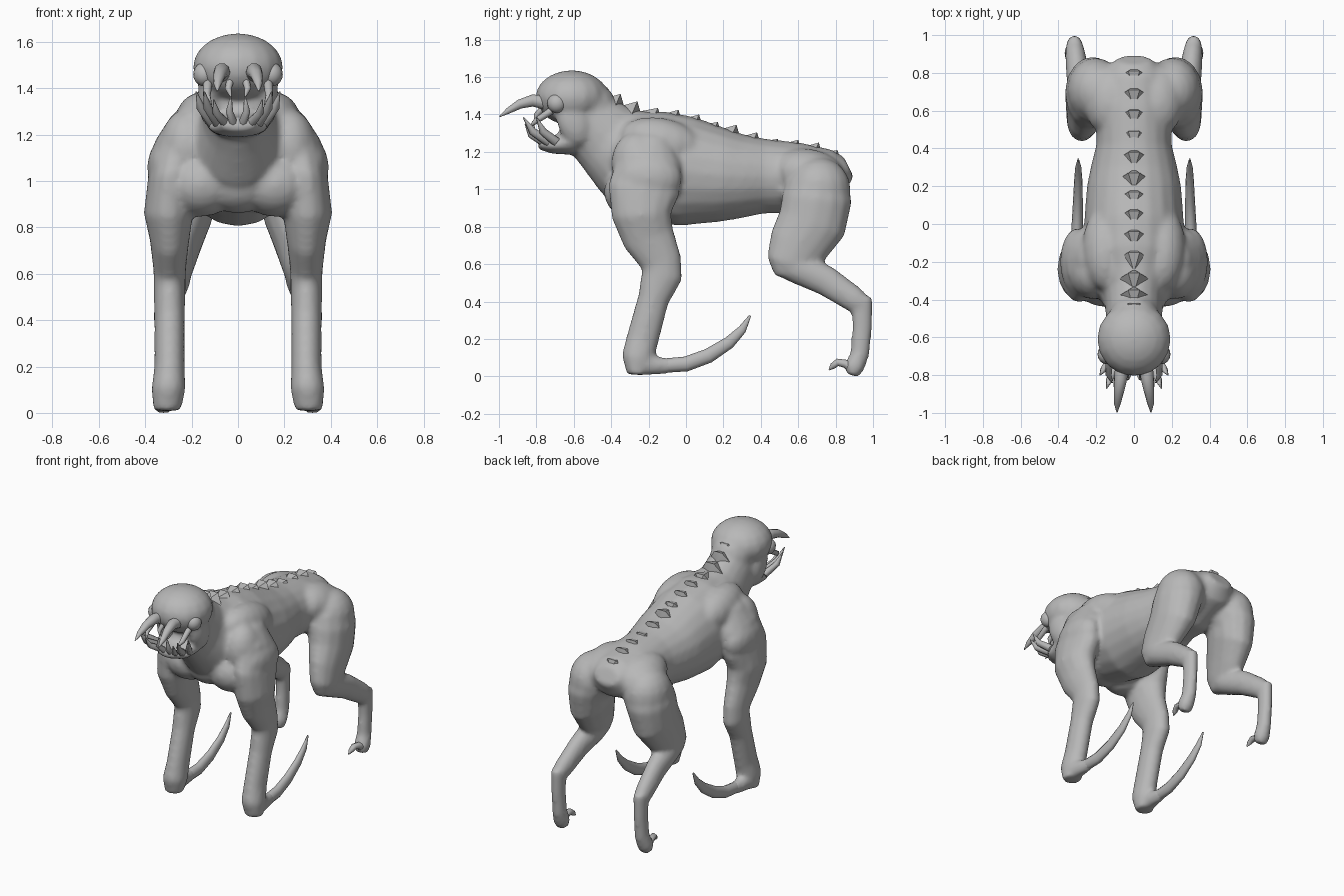
import bpy, bmesh, math
from mathutils import Vector, Matrix

skin = bpy.data.materials.new("grey skin")
skin.diffuse_color = (0.48, 0.48, 0.48, 1)


def loft(bm, pts, sides=14, flip=1):
    """Closed tube through (x, y, z, half width in x, half depth in the yz plane)."""
    rings = []
    for i, (x, y, z, rx, rt) in enumerate(pts):
        a, b = pts[max(i - 1, 0)], pts[min(i + 1, len(pts) - 1)]
        t = Vector((0, b[1] - a[1], b[2] - a[2])).normalized()
        n = Vector((0, -t.z, t.y))
        ring = []
        for k in range(sides):
            ang = math.tau * k / sides
            p = Vector((x + rx * math.cos(ang), y, z)) + n * (rt * math.sin(ang))
            ring.append(bm.verts.new((p.x * flip, p.y, p.z)))
        rings.append(ring)
    for r, s in zip(rings, rings[1:]):
        for k in range(sides):
            j = (k + 1) % sides
            bm.faces.new((r[k], r[j], s[j], s[k]))
    bm.faces.new(rings[0])
    bm.faces.new(rings[-1])


def ball(bm, c, r, tilt=0, flip=1, seg=16):
    m = (Matrix.Translation((c[0] * flip, c[1], c[2])) @ Matrix.Rotation(math.radians(tilt), 4, 'X')
         @ Matrix.Diagonal((*r, 1)))
    bmesh.ops.create_uvsphere(bm, u_segments=seg, v_segments=seg // 2 + 2, radius=1, matrix=m)


def finish(bm, name, angle=50):
    bmesh.ops.recalc_face_normals(bm, faces=bm.faces)
    me = bpy.data.meshes.new(name)
    bm.to_mesh(me)
    bm.free()
    me.materials.append(skin)
    ob = bpy.data.objects.new(name, me)
    bpy.context.collection.objects.link(ob)
    bpy.ops.object.select_all(action='DESELECT')
    ob.select_set(True)
    bpy.context.view_layer.objects.active = ob
    bpy.ops.object.shade_smooth_by_angle(angle=math.radians(angle))
    return ob


# Body: torso, neck, head, jaw and limbs fused into one skin
body = bmesh.new()
loft(body, [(0, .87, 1.12, .09, .06), (0, .81, 1.09, .16, .125), (0, .62, 1.06, .20, .19),
            (0, .42, 1.07, .20, .20), (0, .30, 1.07, .23, .225), (0, .20, 1.075, .25, .25),
            (0, 0, 1.095, .265, .295), (0, -.20, 1.14, .26, .29), (0, -.33, 1.20, .20, .25),
            (0, -.42, 1.27, .155, .205), (0, -.52, 1.36, .145, .18), (0, -.60, 1.42, .13, .14)], 20)
# Cranium, brow and jaw
ball(body, (0, -.61, 1.49), (.197, .197, .147))
ball(body, (0, -.51, 1.43), (.14, .14, .15))
ball(body, (0, -.68, 1.50), (.17, .12, .075))
loft(body, [(0, -.50, 1.30, .12, .10), (0, -.62, 1.25, .14, .07), (0, -.72, 1.235, .13, .045),
            (0, -.79, 1.245, .07, .03)])
# Breastbone bridging the front limbs
ball(body, (0, -.30, .99), (.16, .14, .13))

for s in (1, -1):
    # Shoulder, chest, hip, buttock and cheek masses
    ball(body, (.15, -.13, 1.25), (.125, .23, .13), -12, s)
    ball(body, (.16, -.29, .985), (.16, .15, .14), 0, s)
    ball(body, (.22, -.26, 1.14), (.12, .14, .17), 0, s)
    ball(body, (.30, -.20, 1.06), (.092, .18, .13), 0, s)
    ball(body, (.12, .66, 1.08), (.15, .20, .135), -12, s)
    ball(body, (.205, .71, 1.0), (.15, .172, .17), 0, s)
    ball(body, (.12, -.60, 1.36), (.055, .09, .13), 20, s)
    # Front limb
    loft(body, [(.22, -.17, 1.28, .07, .09), (.255, -.19, 1.17, .105, .17), (.29, -.225, 1.0, .10, .195),
                (.30, -.238, .86, .107, .162), (.295, -.20, .74, .085, .142), (.295, -.132, .61, .07, .112),
                (.295, -.128, .54, .07, .112), (.295, -.175, .41, .066, .085),
                (.295, -.232, .20, .066, .088), (.30, -.258, .10, .075, .088),
                (.305, -.262, .01, .06, .055)], 14, s)
    # Heel flowing into the blade
    loft(body, [(.308, -.28, .065, .06, .06), (.308, -.20, .062, .052, .056),
                (.305, -.12, .057, .038, .046), (.302, -.06, .058, .03, .038)], 12, s)
    # Thigh
    loft(body, [(.16, .69, 1.13, .11, .12), (.195, .70, 1.06, .145, .165), (.22, .70, .95, .145, .19),
                (.24, .675, .82, .125, .188), (.262, .60, .70, .098, .165), (.278, .555, .60, .08, .13),
                (.28, .545, .53, .05, .075)], 14, s)
    # Shin
    loft(body, [(.28, .49, .60, .058, .06), (.28, .60, .58, .078, .088), (.295, .75, .51, .062, .082),
                (.31, .90, .41, .055, .07), (.315, .957, .37, .042, .052)], 14, s)
    # Hind foot
    loft(body, [(.315, .94, .42, .045, .06), (.315, .942, .26, .042, .054),
                (.315, .93, .12, .045, .052), (.32, .90, .05, .054, .055),
                (.32, .89, .004, .04, .035)], 12, s)
body_ob = finish(body, "body", 180)
rm = body_ob.modifiers.new("fuse", 'REMESH')
rm.mode = 'VOXEL'
rm.voxel_size = .015
rm.use_smooth_shade = True
sm = body_ob.modifiers.new("soften", 'SMOOTH')
sm.factor, sm.iterations = .5, 8

# Scythe blades sweeping back from the front limbs, and hooked hind toes
for s, side in ((1, "left"), (-1, "right")):
    bm = bmesh.new()
    loft(bm, [(.305, -.20, .06, .03, .03), (.305, -.12, .057, .032, .038),
              (.30, 0, .066, .03, .04), (.297, .12, .11, .026, .039), (.295, .23, .18, .022, .033),
              (.295, .30, .25, .016, .023), (.295, .343, .325, .004, .006)], 12, s)
    finish(bm, side + "_scythe_blade")
    bm = bmesh.new()
    loft(bm, [(.325, .90, .04, .035, .035), (.325, .85, .068, .026, .022), (.32, .81, .075, .022, .02),
              (.315, .785, .055, .016, .017), (.31, .765, .035, .003, .004)], 8, s)
    finish(bm, side + "_hind_claw")

    # Eye
    bm = bmesh.new()
    ball(bm, (.145, -.69, 1.46), (.048, .052, .052), 0, s)
    finish(bm, side + "_eye")

    # Long upper tusk
    bm = bmesh.new()
    loft(bm, [(.065, -.74, 1.46, .035, .04), (.07, -.82, 1.475, .034, .034), (.08, -.89, 1.455, .027, .026),
              (.088, -.95, 1.42, .018, .017), (.09, -.997, 1.388, .003, .003)], 10, s)
    finish(bm, side + "_upper_tusk")

    # Lower fangs fanning outward, and short upper fangs
    bm = bmesh.new()
    for bx, by, bz, tx, ty, tz, r in ((.11, -.69, 1.25, .18, -.80, 1.385, .026),
                                      (.085, -.73, 1.25, .145, -.87, 1.385, .026),
                                      (.055, -.76, 1.25, .105, -.86, 1.35, .022),
                                      (.02, -.77, 1.25, .03, -.82, 1.365, .02),
                                      (.13, -.72, 1.42, .115, -.84, 1.33, .02),
                                      (.03, -.75, 1.45, .03, -.81, 1.36, .018)):
        mx, my, mz = (bx + tx) / 2 + .012, (by + ty) / 2 - .02, (bz + tz) / 2 - .008
        loft(bm, [(bx, by, bz, r, r), (mx, my, mz, r * .8, r * .8), (tx, ty, tz, .003, .003)], 8, s)
    finish(bm, side + "_fangs")

# Row of broad, backward-leaning vertebra ridges
bm = bmesh.new()
top = [(-.45, 1.54), (-.38, 1.495), (-.29, 1.455), (-.18, 1.43), (-.07, 1.41), (.04, 1.385), (.14, 1.355),
       (.24, 1.33), (.35, 1.29), (.46, 1.265), (.57, 1.25), (.68, 1.235), (.78, 1.205)]
for i, (y, z) in enumerate(top):
    h = .025 if i % 3 else .015
    base = [bm.verts.new(p) for p in ((-.08, y, z - .055), (0, y - .075, z - .015),
                                      (.08, y, z - .055), (0, y + .05, z - .055))]
    l, r = [bm.verts.new((x, y + .03, z + h - .01)) for x in (-.03, .03)]
    a, b, c, d = base
    for f in ((a, b, l), (b, r, l), (b, c, r), (c, d, r), (d, l, r), (d, a, l), (d, c, b, a)):
        bm.faces.new(f)
finish(bm, "spine_ridges", 35)
